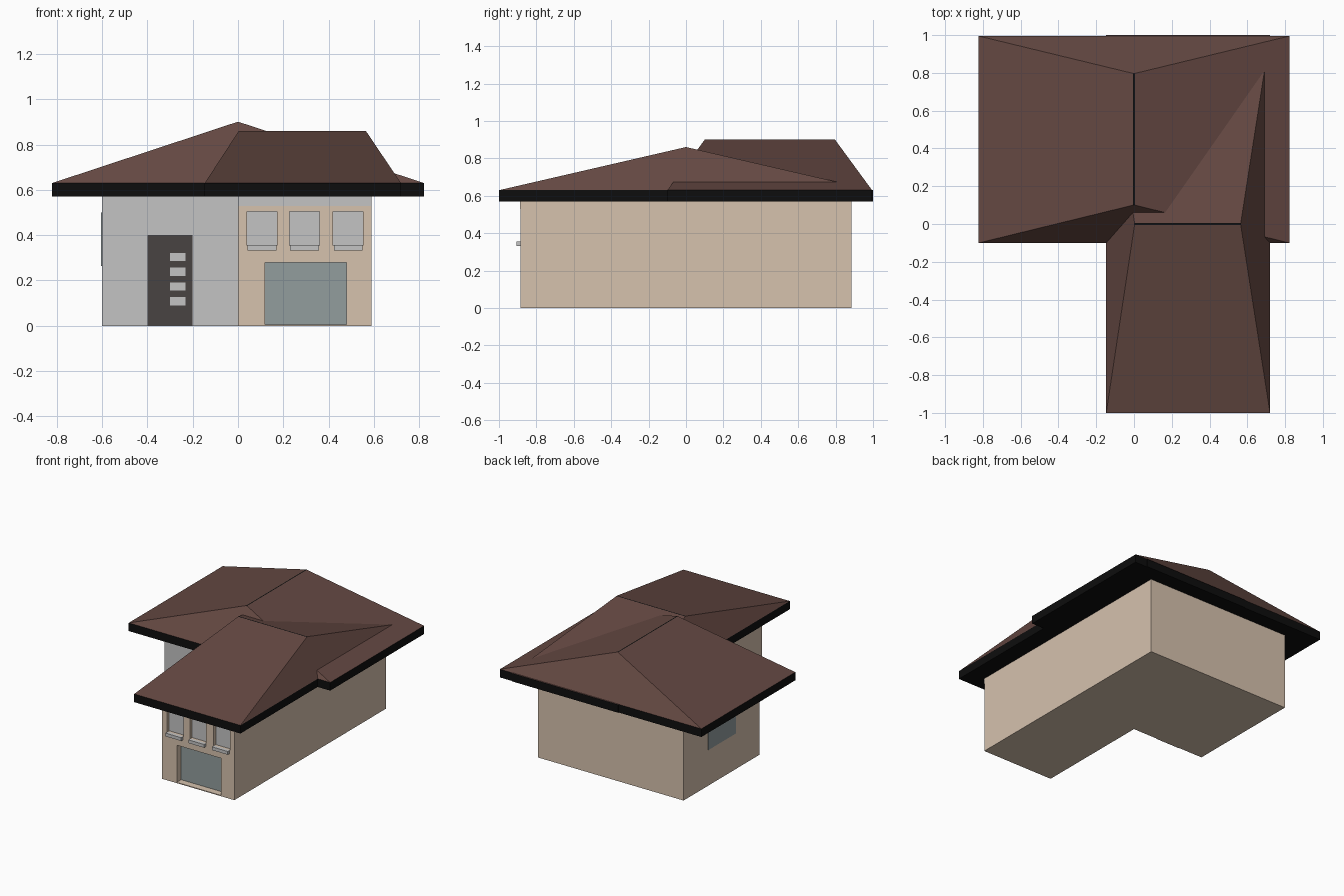
import bpy, bmesh

if "Cube" in bpy.data.objects:
    bpy.data.objects.remove(bpy.data.objects["Cube"])


def mat(name, r, g, b):
    m = bpy.data.materials.new(name)
    lin = [(c / 255 / 12.92) if c < 11 else ((c / 255 + 0.055) / 1.055) ** 2.4 for c in (r, g, b)]
    m.diffuse_color = (*lin, 1)
    m.use_nodes = True
    m.node_tree.nodes["Principled BSDF"].inputs["Base Color"].default_value = m.diffuse_color
    return m


TAN = mat("tan wall", 214, 194, 174)
GREY = mat("light grey", 196, 196, 196)
ROOF = mat("brown roof", 100, 72, 66)
BLACK = mat("black fascia", 13, 13, 13)
GLASS = mat("blue grey panel", 146, 157, 158)
DOOR = mat("dark door", 72, 67, 66)


def finish(name, bm, *mats):
    bmesh.ops.recalc_face_normals(bm, faces=bm.faces)
    me = bpy.data.meshes.new(name)
    bm.to_mesh(me)
    bm.free()
    for m in mats:
        me.materials.append(m)
    ob = bpy.data.objects.new(name, me)
    bpy.context.collection.objects.link(ob)
    return ob


def box(name, x0, x1, y0, y1, z0, z1, m):
    bm = bmesh.new()
    bmesh.ops.create_cube(bm, size=1)
    for v in bm.verts:
        v.co = (x1 if v.co.x > 0 else x0, y1 if v.co.y > 0 else y0, z1 if v.co.z > 0 else z0)
    return finish(name, bm, m)


def hip_roof(name, x0, x1, y0, y1, rx0, rx1, ry0, ry1, top):
    """Black eave slab with four sloping faces rising to a narrow black ridge."""
    bm = bmesh.new()
    rings = []
    for a, b, c, d, z in ((x0, x1, y0, y1, 0.57), (x0, x1, y0, y1, 0.63), (rx0, rx1, ry0, ry1, top)):
        rings.append([bm.verts.new(p) for p in ((a, c, z), (b, c, z), (b, d, z), (a, d, z))])
    bm.faces.new(rings[0])
    bm.faces.new(rings[2])
    for lo, hi in zip(rings, rings[1:]):
        for i in range(4):
            j = (i + 1) % 4
            bm.faces.new((lo[i], lo[j], hi[j], hi[i]))
    bm.normal_update()
    for f in bm.faces:
        f.material_index = 0 if 0.1 < abs(f.normal.z) < 0.99 else 1
    return finish(name, bm, ROOF, BLACK)


# L-shaped walls, grey on the set-back front face
bm = bmesh.new()
plan = [(0, -0.885), (0.59, -0.885), (0.59, 0.885), (-0.6, 0.885), (-0.6, 0), (0, 0)]
base = bm.faces.new([bm.verts.new((x, y, 0)) for x, y in plan])
ext = bmesh.ops.extrude_face_region(bm, geom=[base])
bmesh.ops.translate(bm, vec=(0, 0, 0.58), verts=[g for g in ext["geom"] if isinstance(g, bmesh.types.BMVert)])
for f in bm.faces:
    if all(abs(v.co.y) < 1e-4 for v in f.verts):
        f.material_index = 1
walls = finish("walls", bm, TAN, GREY)


def recess(name, x0, x1, z0, z1, depth, m):
    """Cut an opening in the wing front and set a panel at its back."""
    cut = box(name + "_cutter", x0, x1, -0.95, -0.885 + depth, z0, z1, TAN)
    cut.hide_render = True
    cut.hide_viewport = True
    cut.display_type = 'WIRE'
    mod = walls.modifiers.new(name, 'BOOLEAN')
    mod.operation = 'DIFFERENCE'
    mod.solver = 'EXACT'
    mod.object = cut
    box(name, x0, x1, -0.885 + depth - 0.004, -0.885 + depth + 0.004, z0, z1, m)


# Garage door and three upper windows with sills
recess("garage_door", 0.12, 0.48, 0.006, 0.28, 0.055, GLASS)
for i, x in enumerate((0.04, 0.227, 0.42)):
    recess(f"window_{i + 1}", x, x + 0.133, 0.355, 0.505, 0.03, GREY)
    box(f"window_sill_{i + 1}", x + 0.003, x + 0.13, -0.905, -0.88, 0.332, 0.356, GREY)

# Grey band under the front eave
box("front_band", 0, 0.59, -0.888, -0.88, 0.53, 0.575, GREY)

# Entrance door with four small panes
box("entrance_door", -0.4, -0.2, -0.006, 0.002, 0.002, 0.4, DOOR)
for i in range(4):
    z = 0.09 + i * 0.065
    box(f"door_pane_{i + 1}", -0.3, -0.232, -0.01, -0.003, z, z + 0.037, GREY)

# Window on the left side wall
box("side_window", -0.604, -0.597, 0.28, 0.6, 0.265, 0.5, GLASS)

# Two crossing hip roofs
hip_roof("main_roof", -0.822, 0.822, -0.1, 0.995, -0.004, 0.004, 0.1, 0.797, 0.9)
hip_roof("front_roof", -0.147, 0.72, -1, 1, 0.003, 0.565, -0.004, 0.004, 0.86)
